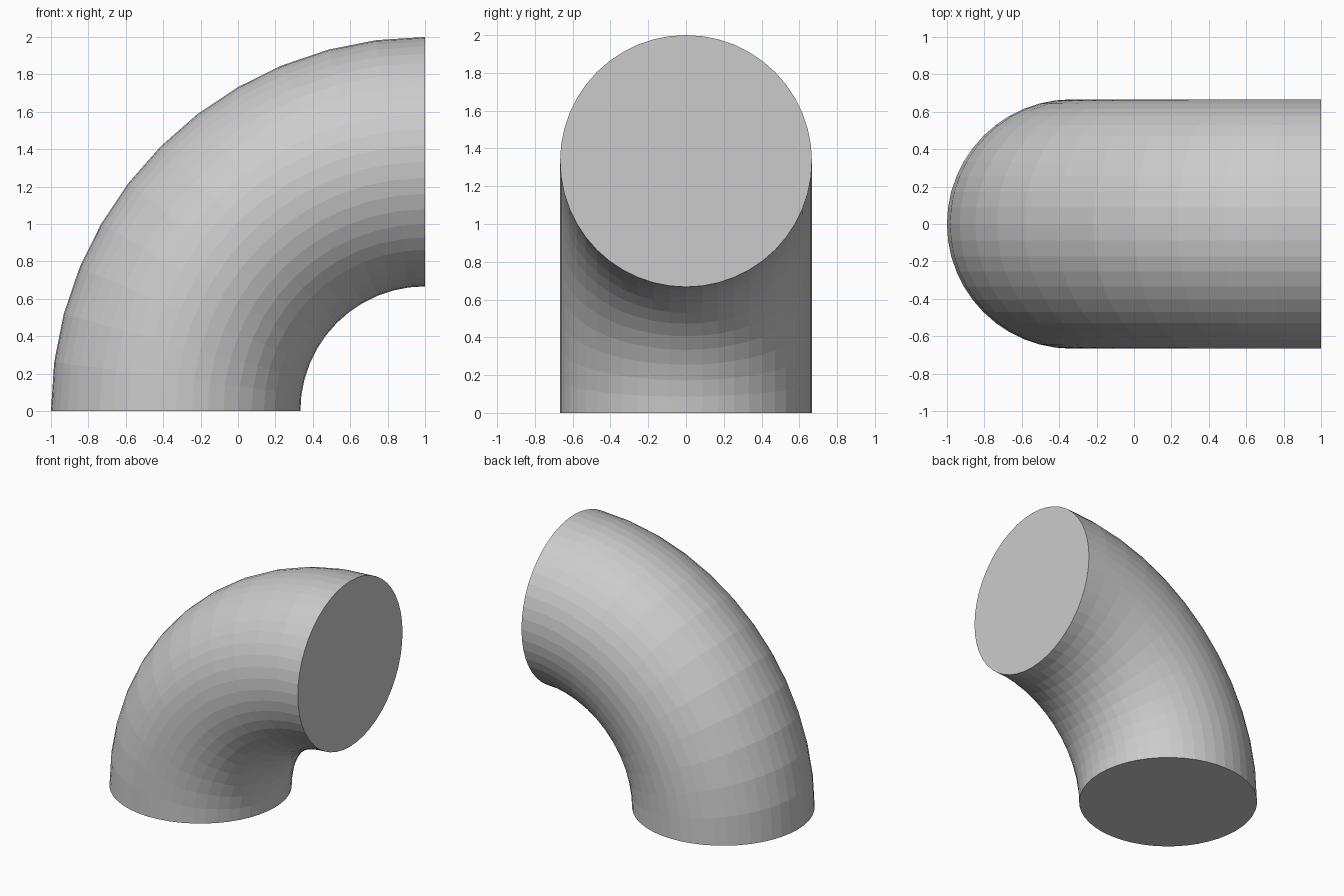
import bpy, bmesh, math
from mathutils import Matrix, Vector

if "Cube" in bpy.data.objects:
    bpy.data.objects.remove(bpy.data.objects["Cube"])

TUBE_R = 2 / 3        # pipe radius
BEND_R = 4 / 3        # radius of the bend centre line
SIDES, STEPS = 48, 12

bm = bmesh.new()

# Round base disc on the ground
base = bmesh.ops.create_circle(bm, cap_ends=True, segments=SIDES, radius=TUBE_R,
                               matrix=Matrix.Translation((1 - BEND_R, 0, 0)))
disc = base["verts"][0].link_faces[:]
disc = [f for f in disc if len(f.verts) == SIDES]
start_cap = bmesh.ops.duplicate(bm, geom=disc)   # keeps the bottom closed

# Sweep the disc a quarter turn; the moving face becomes the end cap
bmesh.ops.spin(bm, geom=disc, cent=Vector((1, 0, 0)), axis=Vector((0, 1, 0)),
               angle=math.radians(90), steps=STEPS, use_duplicate=False)
bmesh.ops.remove_doubles(bm, verts=bm.verts[:], dist=1e-4)
bmesh.ops.recalc_face_normals(bm, faces=bm.faces[:])

mesh = bpy.data.meshes.new("pipe_elbow")
bm.to_mesh(mesh)
bm.free()
elbow = bpy.data.objects.new("pipe_elbow", mesh)
bpy.context.collection.objects.link(elbow)
